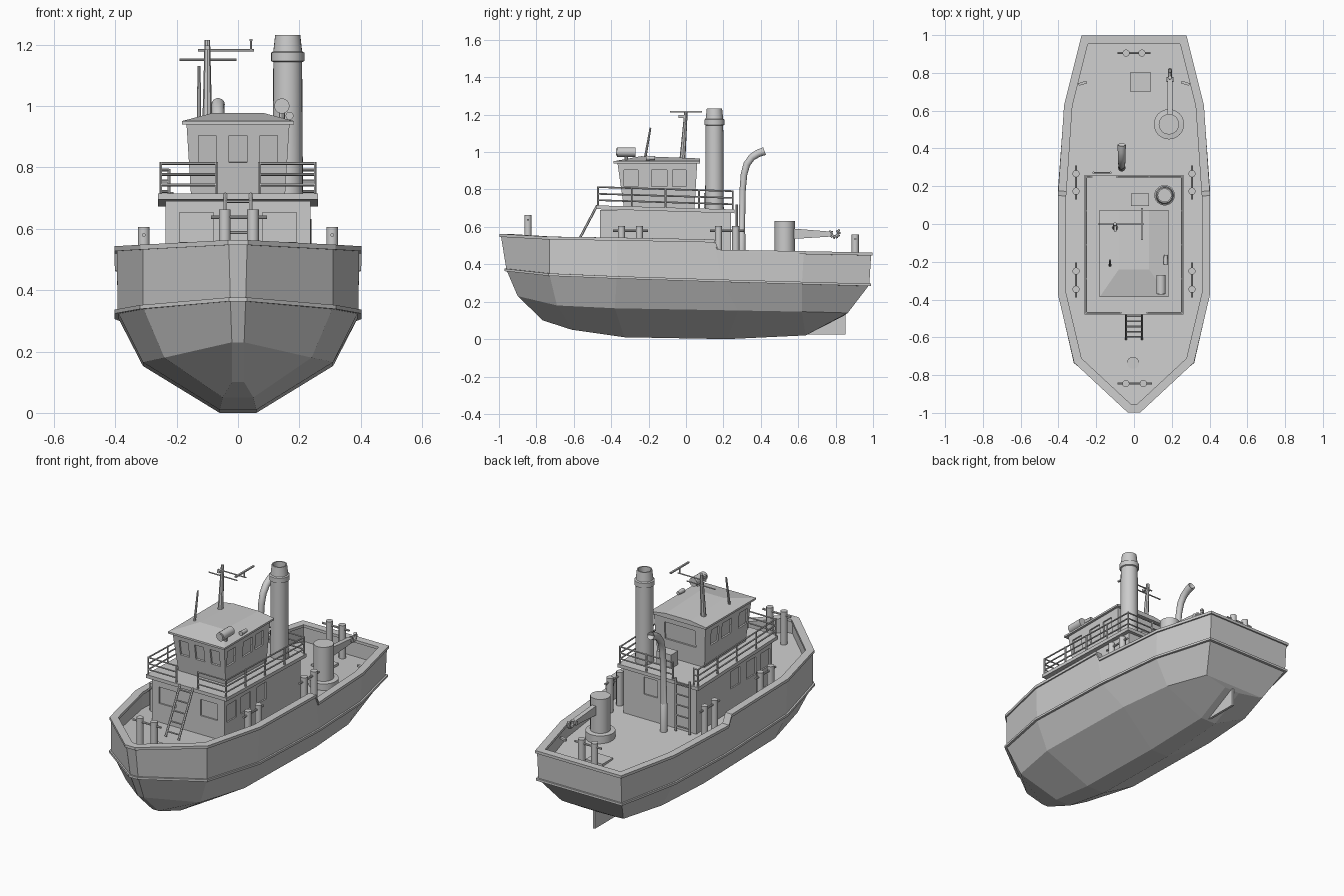
import bpy, bmesh, math
from mathutils import Vector, Matrix, Euler

if "Cube" in bpy.data.objects:
    bpy.data.objects.remove(bpy.data.objects["Cube"])


def finish(name, bm, smooth=False):
    bmesh.ops.remove_doubles(bm, verts=bm.verts, dist=1e-5)
    bmesh.ops.recalc_face_normals(bm, faces=bm.faces)
    me = bpy.data.meshes.new(name)
    bm.to_mesh(me)
    bm.free()
    ob = bpy.data.objects.new(name, me)
    bpy.context.collection.objects.link(ob)
    if smooth:
        bpy.ops.object.select_all(action='DESELECT')
        ob.select_set(True)
        bpy.context.view_layer.objects.active = ob
        bpy.ops.object.shade_smooth_by_angle(angle=math.radians(32))
    return ob


def box(bm, c, s, rot=(0, 0, 0)):
    m = Matrix.Translation(c) @ Euler(rot).to_matrix().to_4x4() @ Matrix.Diagonal((*s, 1))
    bmesh.ops.create_cube(bm, size=1, matrix=m)


def rod(bm, p, q, r, r2=None, n=8):
    p, q = Vector(p), Vector(q)
    m = Matrix.Translation((p + q) / 2) @ (q - p).to_track_quat('Z', 'Y').to_matrix().to_4x4()
    bmesh.ops.create_cone(bm, cap_ends=True, segments=n, radius1=r,
                          radius2=r if r2 is None else r2, depth=(q - p).length, matrix=m)


def bridge(bm, a, b, closed=True):
    n = len(a)
    for i in range(n if closed else n - 1):
        j = (i + 1) % n
        bm.faces.new((a[i], a[j], b[j], b[i]))


def lathe(bm, x, y, prof, n=20):
    rings = [[bm.verts.new((x + r * math.cos(t * math.tau / n), y + r * math.sin(t * math.tau / n), z))
              for t in range(n)] for r, z in prof]
    for a, b in zip(rings, rings[1:]):
        bridge(bm, a, b)
    bm.faces.new(rings[0])
    bm.faces.new(rings[-1])


def ring(pts):
    """Closed outline from the starboard half, bow to stern and back."""
    return [Vector(p) for p in pts] + [Vector((-x, y, z)) for x, y, z in reversed(pts)]


def offset(pts, d):
    out, n = [], len(pts)
    for i, p in enumerate(pts):
        a, b = (p - pts[i - 1]).xy.normalized(), (pts[(i + 1) % n] - p).xy.normalized()
        na, nb = Vector((a.y, -a.x)), Vector((b.y, -b.x))
        m = (na + nb) / (1 + na.dot(nb))
        out.append(p + Vector((m.x, m.y, 0)) * d)
    return out


def band(name, pts, d_in, d_out, h):
    bm = bmesh.new()
    up, dn = Vector((0, 0, h / 2)), Vector((0, 0, -h / 2))
    o, i = offset(pts, d_out), offset(pts, -d_in)
    rs = [[bm.verts.new(p + v) for p in r] for r, v in ((o, up), (o, dn), (i, dn), (i, up))]
    for k in range(4):
        bridge(bm, rs[k], rs[(k + 1) % 4])
    finish(name, bm)


def deck_z(y):
    return 0.42 - 0.06 * y


def sheer(bm):
    """Tilt upper deck parts slightly up towards the bow."""
    for v in bm.verts:
        v.co.z -= (v.co.y + .11) * .03


# hull: four outline levels, bow to stern
gun = ring([(.03, -.99, .555), (.31, -.73, .54), (.395, -.37, .535), (.395, .15, .525),
            (.393, .175, .47), (.362, .63, .462), (.272, .99, .455)])
rail = ring([(.025, -.96, .37), (.31, -.73, .345), (.392, -.37, .33), (.392, .19, .312),
             (.392, .19, .312), (.36, .62, .30), (.27, .98, .29)])
chine = ring([(.02, -.9, .23), (.24, -.69, .18), (.31, -.38, .165), (.31, .28, .153),
              (.31, .28, .153), (.28, .62, .147), (.2, .865, .14)])
keel = ring([(.02, -.765, .1), (.05, -.61, .05), (.06, -.33, .01), (.06, .22, 0),
             (.06, .22, 0), (.05, .64, .02), (.05, .845, .125)])
inner = offset(gun, -.03)
deck = [Vector((p.x, p.y, deck_z(p.y))) for p in inner]
bm = bmesh.new()
rings = [[bm.verts.new(p) for p in r] for r in (keel, chine, rail, gun, inner, deck)]
for a, b in zip(rings, rings[1:]):
    bridge(bm, a, b)
for r in (rings[0], rings[-1]):
    h = len(r) // 2
    bridge(bm, r[:h], r[:h - 1:-1], closed=False)
bmesh.ops.dissolve_degenerate(bm, dist=1e-5, edges=bm.edges)
finish("hull", bm)
band("gunwale_cap", gun, .036, .008, .016)
band("rub_rail", rail, .01, .01, .013)

# skeg under the stern
bm = bmesh.new()
box(bm, (0, .745, .09), (.014, .215, .13))
finish("skeg", bm)


def recess(ob, name, wins):
    """Cut shallow window recesses; each entry is centre, size, rotation."""
    bm = bmesh.new()
    for w in wins:
        box(bm, *w)
    cut = finish(name, bm)
    cut.hide_render = True
    cut.display_type = 'WIRE'
    m = ob.modifiers.new("windows", 'BOOLEAN')
    m.operation, m.solver, m.object = 'DIFFERENCE', 'EXACT', cut


# deckhouse
bm = bmesh.new()
box(bm, (0, -.11, .54), (.472, .70, .30))
house = finish("deckhouse", bm)
wins = [((s * .236, y, .6), (.016, .088, .1)) for s in (-1, 1) for y in (-.395, -.265, -.118)]
wins += [((s * .135, -.46, .605), (.11, .016, .095)) for s in (-1, 1)]
wins += [((.06, .24, .6), (.09, .016, .1))]
recess(house, "deckhouse_window_cutter", wins)
bm = bmesh.new()
box(bm, (0, -.11, .694), (.522, .74, .02))
sheer(bm)
finish("upper_deck", bm)

# wheelhouse with outward leaning walls
bm = bmesh.new()
lo = [bm.verts.new((x, y, .69)) for x, y in ((-.152, -.33), (.152, -.33), (.152, .045), (-.152, .045))]
hi = [bm.verts.new((x, y, .945)) for x, y in ((-.168, -.367), (.168, -.367), (.168, .06), (-.168, .06))]
bridge(bm, lo, hi)
bm.faces.new(lo)
bm.faces.new(hi)
wheel = finish("wheelhouse", bm)
wins = [((x, -.354, .86), (.058, .018, .09), (.15, 0, 0)) for x in (-.1, 0, .1)]
for s in (-1, 1):
    wins += [((s * .1625, y, .86), (.018, w, .09), (0, s * .065, 0))
             for y, w in ((-.295, .075), (-.143, .085), (-.035, .072))]
wins += [((0, .055, .855), (.2, .018, .1), (-.06, 0, 0))]
recess(wheel, "wheelhouse_window_cutter", wins)

# hipped roof
bm = bmesh.new()
edge = [(-.182, -.387), (.182, -.387), (.182, .075), (-.182, .075)]
r0 = [bm.verts.new((x, y, .94)) for x, y in edge]
r1 = [bm.verts.new((x, y, .951)) for x, y in edge]
r2 = [bm.verts.new(p) for p in ((-.08, -.24, .978), (.08, -.24, .978), (.08, .075, .966), (-.08, .075, .966))]
bridge(bm, r0, r1)
bridge(bm, r1, r2)
bm.faces.new(r0)
bm.faces.new(r2)
finish("wheelhouse_roof", bm)

# funnel, hollow at the top
bm = bmesh.new()
lathe(bm, .162, .152, [(.05, .68), (.047, 1.143), (.054, 1.146), (.054, 1.174), (.047, 1.178),
                       (.041, 1.232), (.034, 1.232), (.034, 1.13)], 24)
finish("funnel", bm, True)

# curved vent pipe
bm = bmesh.new()
path = [(.298, .39, .02), (.298, .56, .02), (.298, .565, .017), (.303, .8, .017), (.31, .88, .018), (.325, .935, .019),
        (.352, .972, .02), (.385, .993, .021), (.42, 1.005, .022), (.405, 1.0, .015)]
rs = []
for i, (y, z, r) in enumerate(path):
    a, b = path[max(i - 1, 0)], path[min(i + 1, 8)]
    t = Vector((0, b[0] - a[0], b[1] - a[1])).normalized()
    nv = Vector((0, -t.z, t.y))
    rs.append([bm.verts.new(Vector((-.065, y, z)) + r * (math.cos(k * math.tau / 14) * Vector((1, 0, 0))
               + math.sin(k * math.tau / 14) * nv)) for k in range(14)])
for a, b in zip(rs, rs[1:]):
    bridge(bm, a, b)
bm.faces.new(rs[0])
bm.faces.new(rs[-1])
finish("vent_pipe", bm, True)

# upper deck railing
bm = bmesh.new()
for path in ([(.07, -.47), (.252, -.47), (.252, .25), (-.09, .25)], [(-.07, -.47), (-.252, -.47), (-.252, .25), (-.225, .25)]):
    for a, b in zip(path, path[1:]):
        a, b = Vector(a), Vector(b)
        for z in (.732, .766, .802):
            rod(bm, (*a, z), (*b, z), .0045, n=6)
        n = max(1, round((b - a).length / .18))
        for k in range(n + 1):
            rod(bm, (*a.lerp(b, k / n), .70), (*a.lerp(b, k / n), .806), .005, n=6)
sheer(bm)
finish("railing", bm, True)


def ladder(name, x0, x1, foot, head, n):
    bm = bmesh.new()
    for x in (x0, x1):
        rod(bm, (x, *foot), (x, *head), .0065, n=6)
    for k in range(n):
        p = Vector(foot).lerp(Vector(head), (k + .5) / n)
        rod(bm, (x0, *p), (x1, *p), .005, n=6)
    finish(name, bm, True)


ladder("front_ladder", -.042, .042, (-.61, .46), (-.475, .715), 5)
ladder("rear_ladder", -.215, -.125, (.272, .41), (.272, .72), 5)

# mast, cross arm and antennas
bm = bmesh.new()
rod(bm, (-.1, -.02, .95), (-.1, .0, 1.215), .016, .009)
rod(bm, (-.19, 0, 1.15), (-.005, 0, 1.15), .004, n=6)
rod(bm, (-.13, 0, 1.182), (.052, 0, 1.182), .004, n=6)
rod(bm, (.042, 0, 1.18), (.042, 0, 1.215), .004, n=6)
box(bm, (.042, 0, 1.215), (.01, .17, .008))
box(bm, (-.1, -.02, 1.19), (.014, .04, .014))
finish("mast", bm, True)
bm = bmesh.new()
rod(bm, (-.127, -.22, .96), (-.127, -.19, 1.13), .007, .005)
finish("whip_antenna", bm, True)

# searchlight and horn on the roof
bm = bmesh.new()
rod(bm, (.143, -.37, 1.0), (.143, -.27, 1.0), .025, n=16)
rod(bm, (.143, -.373, 1.0), (.143, -.36, 1.0), .018, n=16)
rod(bm, (.143, -.32, .95), (.143, -.32, 1.0), .01)
finish("searchlight", bm, True)
bm = bmesh.new()
rod(bm, (.168, -.215, .968), (.168, -.165, .968), .013, .01, n=12)
finish("horn", bm, True)

# locker behind wheelhouse and deck hatches
bm = bmesh.new()
box(bm, (.032, .128, .74), (.095, .065, .08))
finish("locker", bm)
bm = bmesh.new()
box(bm, (.035, .752, deck_z(.752)), (.11, .1, .025))
lathe(bm, -.005, -.735, [(.032, .45), (.032, .472)], 16)
finish("deck_hatches", bm)


# paired bollards, each with a cross bar
def bollards(name, x, y, axis, half, top):
    bm = bmesh.new()
    d = Vector(axis)
    c = Vector((x, y, deck_z(y)))
    for s in (-1, 1):
        p = c + d * half * s
        lathe(bm, p.x, p.y, [(.019, c.z - .012), (.019, top)], 12)
    z = Vector((0, 0, top - .025 - c.z))
    rod(bm, c + z - d * (half + .045), c + z + d * (half + .045), .006)
    finish(name, bm, True)


bollards("bow_bollards", .003, -.845, (1, 0, 0), .046, .663)
bollards("stern_bollards", 0, .905, (1, 0, 0), .042, .56)
for s, side in ((-1, "port"), (1, "starboard")):
    bollards(side + "_front_bollards", s * .307, -.297, (0, 1, 0), .048, .605)
    bollards(side + "_rear_bollards", s * .307, .22, (0, 1, 0), .046, .605)
    bm = bmesh.new()
    box(bm, (s * .272, .745, .435), (.045, .014, .012), (0, 0, s * -.3))
    finish(side + "_cleat", bm)

# towing post with arm and hook
bm = bmesh.new()
lathe(bm, .185, .528, [(.08, .37), (.08, .43), (.054, .433), (.054, .632)], 24)
finish("towing_post", bm, True)
bm = bmesh.new()
ring_a, ring_b = [[bm.verts.new((x, y, z)) for y, z in ((.56, .535), (.77, .548), (.77, .575), (.56, .592))]
                  for x in (.177, .203)]
bridge(bm, ring_a, ring_b)
bm.faces.new(ring_a)
bm.faces.new(ring_b)
hook = [(.795 + .022 * math.cos(a), .568 + .022 * math.sin(a)) for a in [math.radians(150 + 32 * k) for k in range(9)]]
for a, b in zip(hook, hook[1:]):
    rod(bm, (.19, *a), (.19, *b), .01)
rod(bm, (.172, .765, .562), (.208, .765, .562), .013)
finish("tow_hook", bm, True)
